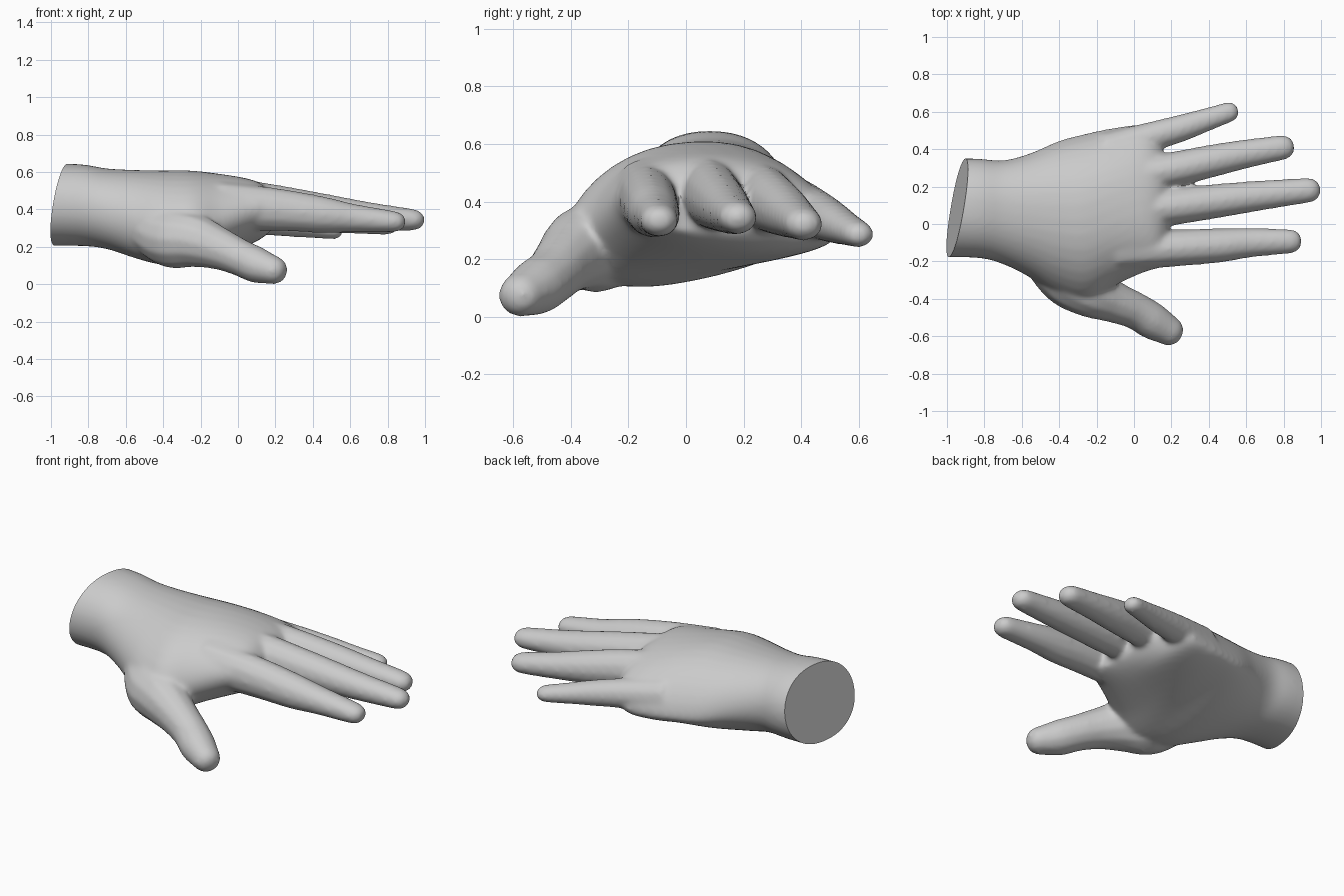
import bpy, bmesh, math
from mathutils import Vector

cube = bpy.data.objects.get("Cube")
if cube:
    bpy.data.objects.remove(cube, do_unlink=True)

skin = bpy.data.materials.new("plain grey")
skin.use_nodes = True
grey = (0.6, 0.6, 0.6, 1)
skin.diffuse_color = grey
skin.node_tree.nodes["Principled BSDF"].inputs["Base Color"].default_value = grey


def loft(bm, rings):
    """Skin closed rings of points and cap both ends."""
    loops = [[bm.verts.new(p) for p in ring] for ring in rings]
    n = len(loops[0])
    for a, b in zip(loops, loops[1:]):
        for i in range(n):
            j = (i + 1) % n
            bm.faces.new((a[i], a[j], b[j], b[i]))
    bm.faces.new(loops[0][::-1])
    bm.faces.new(loops[-1])


def spline(rows, steps):
    """Smoothly interpolate rows of numbers (Catmull-Rom)."""
    rows = [Vector(r) for r in rows]
    pts = [rows[0]] + rows + [rows[-1]]
    out = []
    for a, b, c, d in zip(pts, pts[1:], pts[2:], pts[3:]):
        for k in range(steps):
            t = k / steps
            out.append(0.5 * (2 * b + (c - a) * t + (2 * a - 5 * b + 4 * c - d) * t**2
                              + (3 * b - a - 3 * c + d) * t**3))
    return out + [rows[-1]]


def palm_ring(row, n=40):
    """Flattened section: side limits, heights of the two sides, top, bottom, thumb pad."""
    x, y0, y1, e0, e1, top, low, pad = row
    ring = []
    for i in range(n):
        a = math.tau * i / n
        c, s = math.cos(a), math.sin(a)
        side = math.copysign(abs(c) ** 0.9, c)
        mid = (e0 + e1) / 2
        height = top - mid if s > 0 else (low - mid) * (1 - pad * side)
        arch = abs(s) ** (1 + pad * 0.5 if s > 0 else 0.95)
        z = mid + (e1 - e0) / 2 * side + height * arch
        ring.append((x, (y0 + y1) / 2 + (y1 - y0) / 2 * side, z))
    return ring


def digit(bm, path, tall=1.25, flat=0.85, n=12):
    """Tube through rows of x, y, z, radius; tall at the root and flatter at the tip."""
    pts = spline(path, 5)
    root = len(pts)
    end, before = pts[-1], pts[-2]
    ahead = (end.xyz - before.xyz).normalized()
    r = end[3]
    for a in (0.35, 0.7, 1.0, 1.3, 1.5):
        p = end.xyz + ahead * r * math.sin(a)
        pts.append(Vector((*p, r * math.cos(a) ** 0.8)))
    rings = []
    for i, p in enumerate(pts):
        d = (pts[min(i + 1, len(pts) - 1)].xyz - pts[max(i - 1, 0)].xyz).normalized()
        u = Vector((0, 0, 1)).cross(d).normalized()
        v = d.cross(u) * (flat + (tall - flat) * max(0, 1 - i / root))
        rings.append([p.xyz + p[3] * (u * math.cos(math.tau * k / n)
                                      + v * math.sin(math.tau * k / n)) for k in range(n)])
    loft(bm, rings)


bm = bmesh.new()

# Wrist and palm
sections = [
    (-1.15, -.18, .35, .42, .42, .65, .205, 0),
    (-.85, -.18, .35, .42, .42, .642, .205, 0),
    (-.7, -.215, .34, .38, .41, .618, .19, .05),
    (-.55, -.29, .38, .33, .37, .61, .15, .2),
    (-.4, -.39, .445, .27, .32, .607, .125, .35),
    (-.25, -.43, .485, .26, .30, .607, .14, .4),
    (-.1, -.33, .515, .33, .295, .59, .17, .3),
    (.05, -.26, .525, .39, .305, .56, .21, .2),
    (.13, -.235, .43, .41, .36, .53, .25, 0),
    (.18, -.19, .34, .40, .38, .48, .29, 0),
]
loft(bm, [palm_ring(r) for r in spline(sections, 4)])

# Index, middle, ring and little fingers
digit(bm, [(-.1, -.15, .42, .105), (.2, -.13, .4, .1), (.45, -.115, .372, .093),
           (.62, -.1, .353, .08), (.83, -.093, .335, .067)])
digit(bm, [(-.1, .06, .45, .105), (.2, .092, .418, .1), (.45, .124, .39, .092),
           (.7, .155, .363, .08), (.93, .18, .345, .068)])
digit(bm, [(-.1, .24, .43, .1), (.2, .29, .4, .095), (.42, .338, .37, .088),
           (.6, .375, .345, .078), (.79, .408, .322, .068)])
digit(bm, [(-.15, .39, .37, .10), (.08, .462, .35, .082), (.26, .515, .325, .073),
           (.38, .555, .306, .064), (.505, .597, .287, .056)], 1.1)

# Thumb
digit(bm, [(-.55, -.14, .33, .09), (-.38, -.28, .25, .145), (-.24, -.36, .235, .14),
           (-.1, -.42, .19, .112), (.01, -.465, .143, .1), (.1, -.52, .103, .1),
           (.18, -.567, .078, .083)], 1.1, 0.95)

bmesh.ops.recalc_face_normals(bm, faces=bm.faces)
mesh = bpy.data.meshes.new("hand")
bm.to_mesh(mesh)
bm.free()
hand = bpy.data.objects.new("hand", mesh)
bpy.context.collection.objects.link(hand)
bpy.context.view_layer.objects.active = hand
hand.select_set(True)

# Fuse the parts into one skin and soften the joins
fuse = hand.modifiers.new("fuse", "REMESH")
fuse.mode = "VOXEL"
fuse.voxel_size = 0.012
soften = hand.modifiers.new("soften", "SMOOTH")
soften.factor = 0.5
soften.iterations = 16
for m in ("fuse", "soften"):
    bpy.ops.object.modifier_apply(modifier=m)

# Slanted flat cut across the wrist
bm = bmesh.new()
bm.from_mesh(hand.data)
cut = bmesh.ops.bisect_plane(bm, geom=bm.verts[:] + bm.edges[:] + bm.faces[:],
                             plane_co=(-.945, .085, .425), plane_no=(-1, .17, .16),
                             clear_outer=True)
rim = [e for e in cut["geom_cut"] if isinstance(e, bmesh.types.BMEdge)]
bmesh.ops.contextual_create(bm, geom=rim)
bmesh.ops.recalc_face_normals(bm, faces=bm.faces)
bm.to_mesh(hand.data)
bm.free()

hand.data.materials.clear()
hand.data.materials.append(skin)
bpy.ops.object.shade_smooth_by_angle(angle=math.radians(35))
